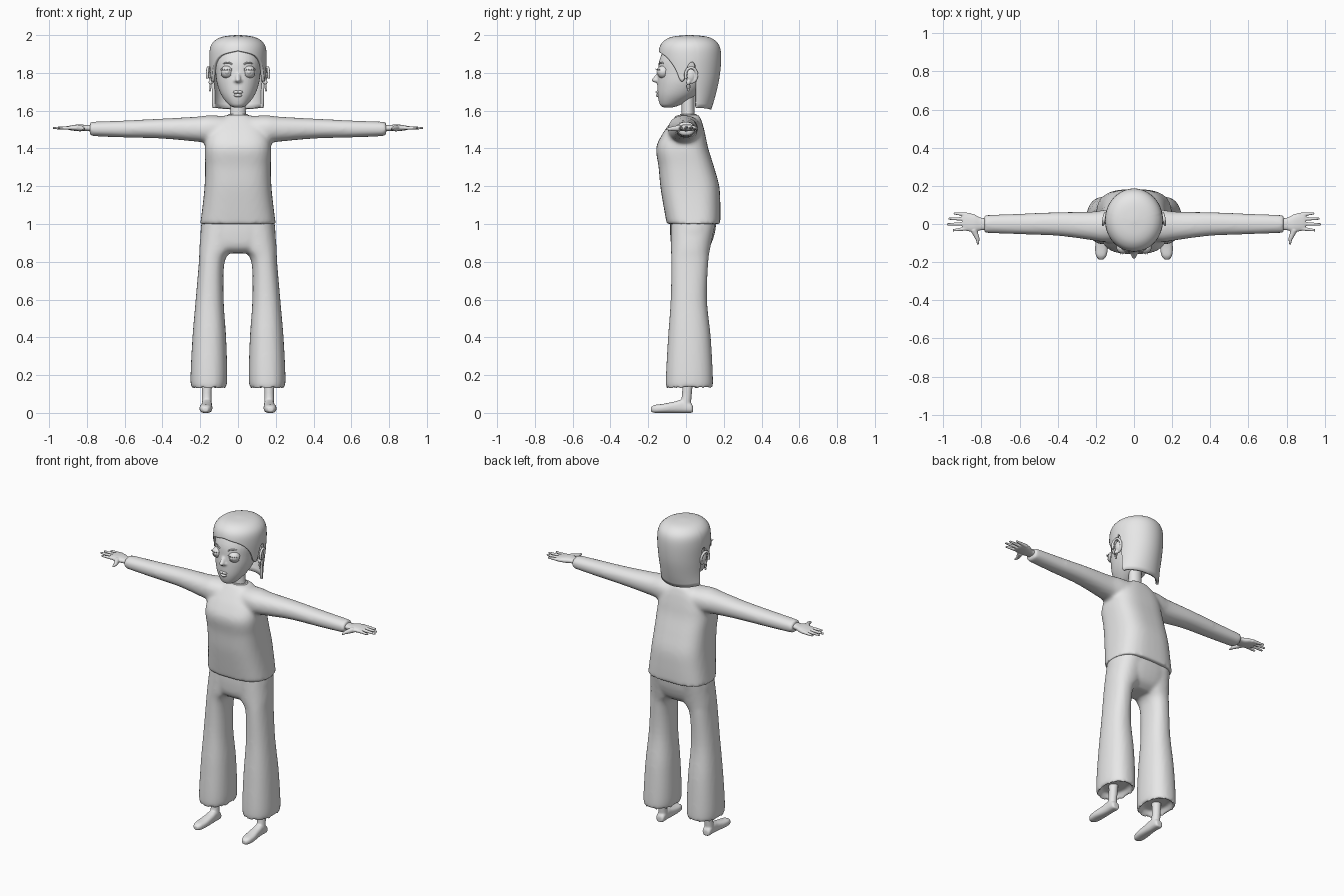
import bpy, bmesh, math
from mathutils import Vector, Matrix

cube = bpy.data.objects.get("Cube")
if cube:
    bpy.data.objects.remove(cube)

grey = bpy.data.materials.new("light_grey")
grey.use_nodes = True
grey.diffuse_color = (0.8, 0.8, 0.8, 1)
grey.node_tree.nodes["Principled BSDF"].inputs["Base Color"].default_value = (0.8, 0.8, 0.8, 1)


def dense(rows, steps=5):
    """Smooth curve through rows of numbers."""
    out = []
    for i in range(len(rows) - 1):
        a, b, c, d = (rows[max(i - 1, 0)], rows[i], rows[i + 1], rows[min(i + 2, len(rows) - 1)])
        for k in range(steps):
            t = k / steps
            out.append([q + t * ((r - p) + t * ((2 * p - 5 * q + 4 * r - s) + t * (3 * (q - r) + s - p))) / 2
                        for p, q, r, s in zip(a, b, c, d)])
    return out + [list(rows[-1])]


def sample(rows, t):
    """Linear lookup by the first number in each row."""
    for a, b in zip(rows, rows[1:]):
        if t <= b[0]:
            f = max(0, (t - a[0]) / max(b[0] - a[0], 1e-9))
            return [p + f * (q - p) for p, q in zip(a, b)]
    return rows[-1]


def rounded(angle, power):
    c, s = math.cos(angle), math.sin(angle)
    return (math.copysign(abs(c) ** (2 / power), c), math.copysign(abs(s) ** (2 / power), s))


def loft(bm, rows, axis="z", power=2, sides=40):
    """Rows: position on axis, then centre and radius for the two other axes."""
    rings = []
    for t, c1, r1, c2, r2 in dense(rows):
        ring = []
        for k in range(sides):
            u, v = rounded(2 * math.pi * k / sides, power)
            a, b = c1 + r1 * u, c2 + r2 * v
            ring.append(bm.verts.new({"x": (t, a, b), "y": (a, t, b), "z": (a, b, t)}[axis]))
        rings.append(ring)
    for p, q in zip(rings, rings[1:]):
        for k in range(sides):
            j = (k + 1) % sides
            bm.faces.new((p[k], p[j], q[j], q[k]))
    bm.faces.new(rings[0])
    bm.faces.new(rings[-1])


def ball(bm, loc, size):
    m = Matrix.Translation(loc) @ Matrix.Diagonal((*size, 1))
    return bmesh.ops.create_uvsphere(bm, u_segments=24, v_segments=16, radius=1, matrix=m)["verts"]


def limb(bm, p, q, r1, r2):
    p, q = Vector(p), Vector(q)
    m = Matrix.Translation((p + q) / 2) @ (q - p).to_track_quat("Z", "Y").to_matrix().to_4x4()
    bmesh.ops.create_cone(bm, cap_ends=True, segments=12, radius1=r1, radius2=r2, depth=(q - p).length, matrix=m)


def chain(bm, points, r):
    for p, q in zip(points, points[1:]):
        limb(bm, p, q, r, r)


def mirror(bm):
    bmesh.ops.recalc_face_normals(bm, faces=bm.faces)
    copy = bmesh.ops.duplicate(bm, geom=bm.verts[:] + bm.edges[:] + bm.faces[:])["geom"]
    bmesh.ops.scale(bm, vec=(-1, 1, 1), verts=[g for g in copy if isinstance(g, bmesh.types.BMVert)])


def finish(name, bm, voxel=0, smooth=6):
    """Make the object; a voxel size fuses its pieces into one soft skin."""
    bmesh.ops.recalc_face_normals(bm, faces=bm.faces)
    mesh = bpy.data.meshes.new(name)
    bm.to_mesh(mesh)
    bm.free()
    mesh.materials.append(grey)
    ob = bpy.data.objects.new(name, mesh)
    bpy.context.collection.objects.link(ob)
    bpy.ops.object.select_all(action="DESELECT")
    ob.select_set(True)
    bpy.context.view_layer.objects.active = ob
    bpy.ops.object.shade_smooth_by_angle(angle=math.radians(45))
    if voxel:
        fuse = ob.modifiers.new("fuse", "REMESH")
        fuse.mode, fuse.voxel_size, fuse.use_smooth_shade = "VOXEL", voxel, True
        soft = ob.modifiers.new("soften", "SMOOTH")
        soft.factor, soft.iterations = 0.5, smooth
    return ob


# Sweater: sleeves, then body
bm = bmesh.new()
loft(bm, [(0.05, 0, 0.085, 1.5, 0.07), (0.15, -0.01, 0.085, 1.502, 0.073), (0.22, -0.01, 0.075, 1.502, 0.066),
          (0.4, 0, 0.062, 1.505, 0.053), (0.6, 0, 0.054, 1.503, 0.045), (0.775, 0, 0.047, 1.503, 0.038),
          (0.785, 0, 0.04, 1.503, 0.032)], "x", 2.2)
mirror(bm)
loft(bm, [(1.0, 0, 0.2, 0.04, 0.142), (1.1, 0, 0.187, 0.031, 0.151), (1.2, 0, 0.177, 0.02, 0.156),
          (1.3, 0, 0.174, 0.002, 0.147), (1.4, 0, 0.176, -0.02, 0.138), (1.47, 0, 0.165, -0.013, 0.116),
          (1.53, 0, 0.13, 0, 0.088), (1.578, 0, 0.06, 0.01, 0.06)], power=2.9)
finish("sweater", bm, 0.011, 8)

# Trousers: flared legs with recessed cuffs, then hips
bm = bmesh.new()
loft(bm, [(0.165, 0.155, 0.07, 0.018, 0.095), (0.138, 0.155, 0.08, 0.018, 0.107), (0.133, 0.155, 0.092, 0.018, 0.122),
          (0.2, 0.154, 0.097, 0.018, 0.124), (0.4, 0.152, 0.089, 0.018, 0.113), (0.6, 0.15, 0.074, 0.015, 0.096),
          (0.8, 0.139, 0.068, 0.02, 0.098), (0.88, 0.112, 0.092, 0.025, 0.105), (1.02, 0.09, 0.1, 0.04, 0.12)], power=2.3)
mirror(bm)
loft(bm, [(0.845, 0, 0.1, 0.02, 0.06), (0.88, 0, 0.175, 0.025, 0.1), (0.95, 0, 0.198, 0.034, 0.118),
          (1.03, 0, 0.19, 0.04, 0.123)], power=2.5)
finish("trousers", bm, 0.01, 6)

# Feet and ankles
bm = bmesh.new()
loft(bm, [(0.03, 0.165, 0.028, -0.005, 0.03), (0.1, 0.165, 0.025, 0.005, 0.026), (0.2, 0.163, 0.03, 0.01, 0.03)])
loft(bm, [(0.037, 0.165, 0.018, 0.018, 0.016), (0.025, 0.165, 0.027, 0.026, 0.026), (-0.02, 0.165, 0.028, 0.035, 0.035),
          (-0.06, 0.166, 0.03, 0.03, 0.03), (-0.12, 0.17, 0.034, 0.024, 0.024), (-0.165, 0.172, 0.028, 0.021, 0.021),
          (-0.186, 0.172, 0.013, 0.018, 0.012)], "y", 2.6)
mirror(bm)
finish("feet", bm, 0.005, 5)

# Hands: wrist and palm, four fingers, thumb
bm = bmesh.new()
loft(bm, [(0.75, 0, 0.03, 1.507, 0.02), (0.8, 0, 0.032, 1.508, 0.016), (0.84, 0.005, 0.046, 1.509, 0.018),
          (0.885, 0.012, 0.046, 1.509, 0.013), (0.9, 0.012, 0.038, 1.509, 0.009)], "x", 2.4)
for base, tip, reach in [(-0.022, -0.033, 0.95), (0.002, -0.002, 0.98), (0.026, 0.028, 0.973), (0.047, 0.056, 0.945)]:
    limb(bm, (0.86, base, 1.509), (reach, tip, 1.508), 0.012, 0.006)
limb(bm, (0.84, -0.03, 1.508), (0.82, -0.078, 1.504), 0.018, 0.011)
limb(bm, (0.82, -0.075, 1.504), (0.818, -0.108, 1.502), 0.011, 0.005)
mirror(bm)
finish("hands", bm, 0.0035, 2)

# Neck
bm = bmesh.new()
loft(bm, [(1.52, 0, 0.055, 0.012, 0.045), (1.58, 0, 0.042, 0.011, 0.034), (1.72, 0, 0.04, 0.01, 0.034)])
finish("neck", bm)

# Collar
bm = bmesh.new()
loft(bm, [(1.555, 0, 0.065, 0.012, 0.055), (1.57, 0, 0.06, 0.012, 0.05), (1.582, 0, 0.05, 0.012, 0.042)])
finish("collar", bm)

# Head with nose
bm = bmesh.new()
loft(bm, [(1.617, 0, 0.022, -0.095, 0.025), (1.632, 0, 0.05, -0.083, 0.055), (1.68, 0, 0.087, -0.05, 0.1),
          (1.74, 0, 0.11, -0.025, 0.127), (1.8, 0, 0.119, -0.01, 0.139), (1.87, 0, 0.125, 0.005, 0.145),
          (1.94, 0, 0.11, 0.02, 0.125), (1.975, 0, 0.06, 0.02, 0.07)], power=2.1)
limb(bm, (0, -0.135, 1.81), (0, -0.162, 1.765), 0.008, 0.015)
ball(bm, (0, -0.163, 1.762), (0.015, 0.019, 0.013))
for side in (-1, 1):
    ball(bm, (side * 0.014, -0.15, 1.758), (0.01, 0.013, 0.009))
finish("head", bm, 0.006, 4)

# Lips
bm = bmesh.new()
ball(bm, (0, -0.143, 1.681), (0.021, 0.017, 0.01))
for side in (-1, 1):
    ball(bm, (side * 0.009, -0.145, 1.698), (0.017, 0.016, 0.009))
finish("lips", bm)

# Eyes with raised irises
EYE = Vector((0.058, -0.12, 1.805))
bm = bmesh.new()
ball(bm, EYE, (0.032, 0.032, 0.03))
ball(bm, EYE + Vector((0, -0.024, 0)), (0.014, 0.011, 0.014))
mirror(bm)
finish("eyes", bm)

# Eyelids: larger shells with the middle cut away
bm = bmesh.new()
for way, gap in ((1, 0.008), (-1, 0.013)):
    verts = ball(bm, EYE, (0.036, 0.036, 0.034))
    geom = verts + list({e for v in verts for e in v.link_edges}) + list({f for v in verts for f in v.link_faces})
    bmesh.ops.bisect_plane(bm, geom=geom, plane_co=EYE + Vector((0, 0, way * gap)),
                           plane_no=(0, 0, way), clear_inner=True)
mirror(bm)
finish("eyelids", bm)

# Eyelashes and eyebrows
bm = bmesh.new()
for k in range(-3, 4):
    a = k * 0.33
    out = Vector((math.sin(a), -math.cos(a), 0))
    limb(bm, EYE + out * 0.034 + Vector((0, 0, 0.009)), EYE + out * 0.043 + Vector((0, 0, 0.018)), 0.002, 0.0005)
chain(bm, [(0.03 + 0.009 * k, -0.143 + 0.0012 * k * k, 1.845 + 0.01 * math.sin(k * 0.55)) for k in range(7)], 0.004)
mirror(bm)
finish("lashes_and_brows", bm)

# Ears: bowl with a curled rim
bm = bmesh.new()
ball(bm, (0.138, 0.025, 1.785), (0.018, 0.026, 0.036))
chain(bm, [(0.148 + 0.014 * math.sin(a / 2), 0.027 + 0.03 * math.cos(a), 1.789 + 0.039 * math.sin(a))
           for a in [math.radians(d) for d in range(-120, 211, 15)]], 0.008)
ball(bm, (0.146, 0.012, 1.75), (0.01, 0.012, 0.014))
mirror(bm)
finish("ears", bm, 0.0035, 4)

# Drop earrings
bm = bmesh.new()
chain(bm, [(0.148, 0.012 + 0.01 * math.cos(a), 1.729 + 0.012 * math.sin(a))
           for a in [k * math.pi / 6 for k in range(13)]], 0.0025)
ball(bm, (0.148, 0.012, 1.71), (0.006, 0.006, 0.008))
mirror(bm)
finish("earrings", bm)

# Bobbed hair: columns from the crown down to a hairline that varies with angle
shape = dense([(1.6, 0.147, 0.01, 0.122), (1.68, 0.142, 0.016, 0.14), (1.78, 0.147, 0.02, 0.158),
               (1.88, 0.152, 0.02, 0.166), (1.94, 0.145, 0.02, 0.158), (1.975, 0.118, 0.02, 0.13),
               (1.993, 0.075, 0.02, 0.085), (2.0, 0.012, 0.02, 0.012)], 8)
hairline = dense([(0, 1.917), (38, 1.89), (60, 1.83), (71, 1.76), (79, 1.765), (87, 1.84), (100, 1.84),
                  (108, 1.635), (125, 1.615), (180, 1.605)], 4)
COLS, ROWS = 144, 30
bm = bmesh.new()
crown = bm.verts.new((0, 0.02, 2.0))
grid = []
for c in range(COLS):
    a = 2 * math.pi * c / COLS
    low = sample(hairline, min(math.degrees(a), 360 - math.degrees(a)))[1]
    column = []
    for r in range(ROWS):
        z = 2 - (2 - low) * ((r + 0.3) / (ROWS - 0.7)) ** 1.8
        _, rx, cy, ry = sample(shape, z)
        column.append(bm.verts.new((rx * math.sin(a), cy - ry * math.cos(a), z)))
    grid.append(column)
for c in range(COLS):
    p, q = grid[c], grid[(c + 1) % COLS]
    bm.faces.new((crown, p[0], q[0]))
    for r in range(ROWS - 1):
        bm.faces.new((p[r], p[r + 1], q[r + 1], q[r]))
hair = finish("hair", bm)
shell = hair.modifiers.new("thickness", "SOLIDIFY")
shell.thickness, shell.offset = 0.016, -1
